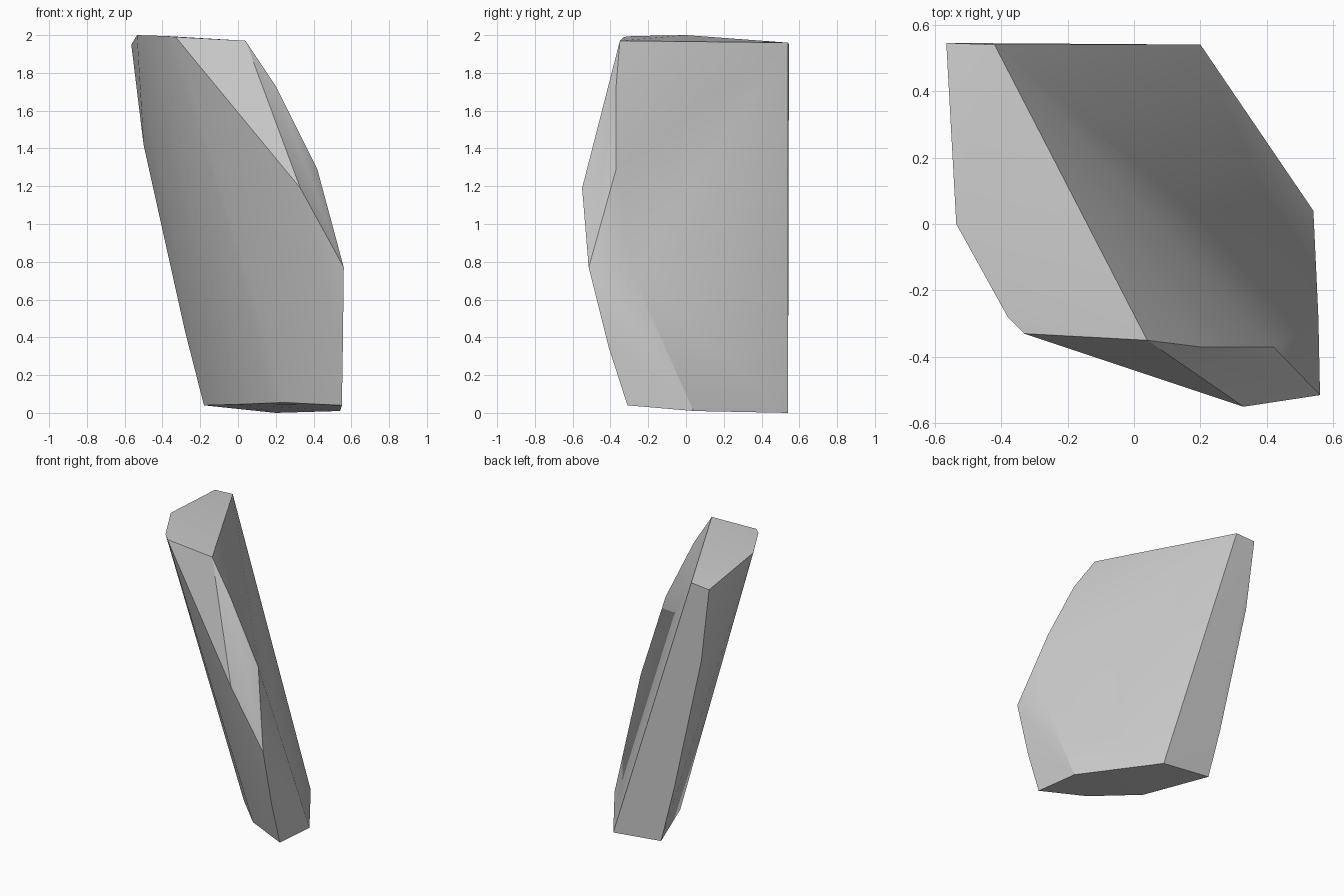
import bpy
import bmesh
import math

# Remove the default cube
default_cube = bpy.data.objects.get("Cube")
if default_cube:
    bpy.data.objects.remove(default_cube, do_unlink=True)


def flat_material(name, colour):
    material = bpy.data.materials.new(name)
    material.use_nodes = True
    material.diffuse_color = colour
    shader = material.node_tree.nodes["Principled BSDF"]
    shader.inputs["Base Color"].default_value = colour
    return material


def hull_object(name, outlines, material):
    """Wrap a convex shell around the corner points of several outlines."""
    bm = bmesh.new()
    for outline in outlines:
        for corner in outline:
            bm.verts.new(corner)
    result = bmesh.ops.convex_hull(bm, input=bm.verts[:])
    loose = {v for v in result["geom_interior"] + result["geom_unused"]
             if isinstance(v, bmesh.types.BMVert) and v.is_valid}
    bmesh.ops.delete(bm, geom=list(loose), context="VERTS")
    bmesh.ops.dissolve_limit(bm, angle_limit=math.radians(1),
                             verts=bm.verts[:], edges=bm.edges[:])
    bmesh.ops.recalc_face_normals(bm, faces=bm.faces[:])
    mesh = bpy.data.meshes.new(name)
    bm.to_mesh(mesh)
    bm.free()
    mesh.materials.append(material)
    obj = bpy.data.objects.new(name, mesh)
    bpy.context.collection.objects.link(obj)
    return obj


# Outline of the top face
top_rim = [(-.42, .54, 1.96), (-.565, .545, 1.95), (-.535, 0, 2),
           (-.38, -.28, 1.995), (-.33, -.33, 1.99), (.04, -.35, 1.97)]

# Chipped front edge
front_chip = [(.2, -.37, 1.73), (.42, -.37, 1.29), (.56, -.515, .77),
              (.33, -.55, 1.19)]

# Bulges on the sides
side_bulge = [(.555, -.28, .73), (.555, -.41, .35),
              (-.5, .54, 1.42), (-.28, .54, .43)]

# Outline of the bottom face
bottom_rim = [(.2, .54, 0), (.54, .04, .01), (.55, -.31, .04),
              (.245, -.18, .055), (-.01, .08, .045), (-.18, .54, .04)]

stone_grey = flat_material("stone grey", (.6, .6, .6, 1))
rock = hull_object("rock_slab", [top_rim, front_chip, side_bulge, bottom_rim],
                   stone_grey)

# Smooth shading with sharp chipped edges
bpy.ops.object.select_all(action="DESELECT")
rock.select_set(True)
bpy.context.view_layer.objects.active = rock
bpy.ops.object.shade_smooth_by_angle(angle=math.radians(30))
